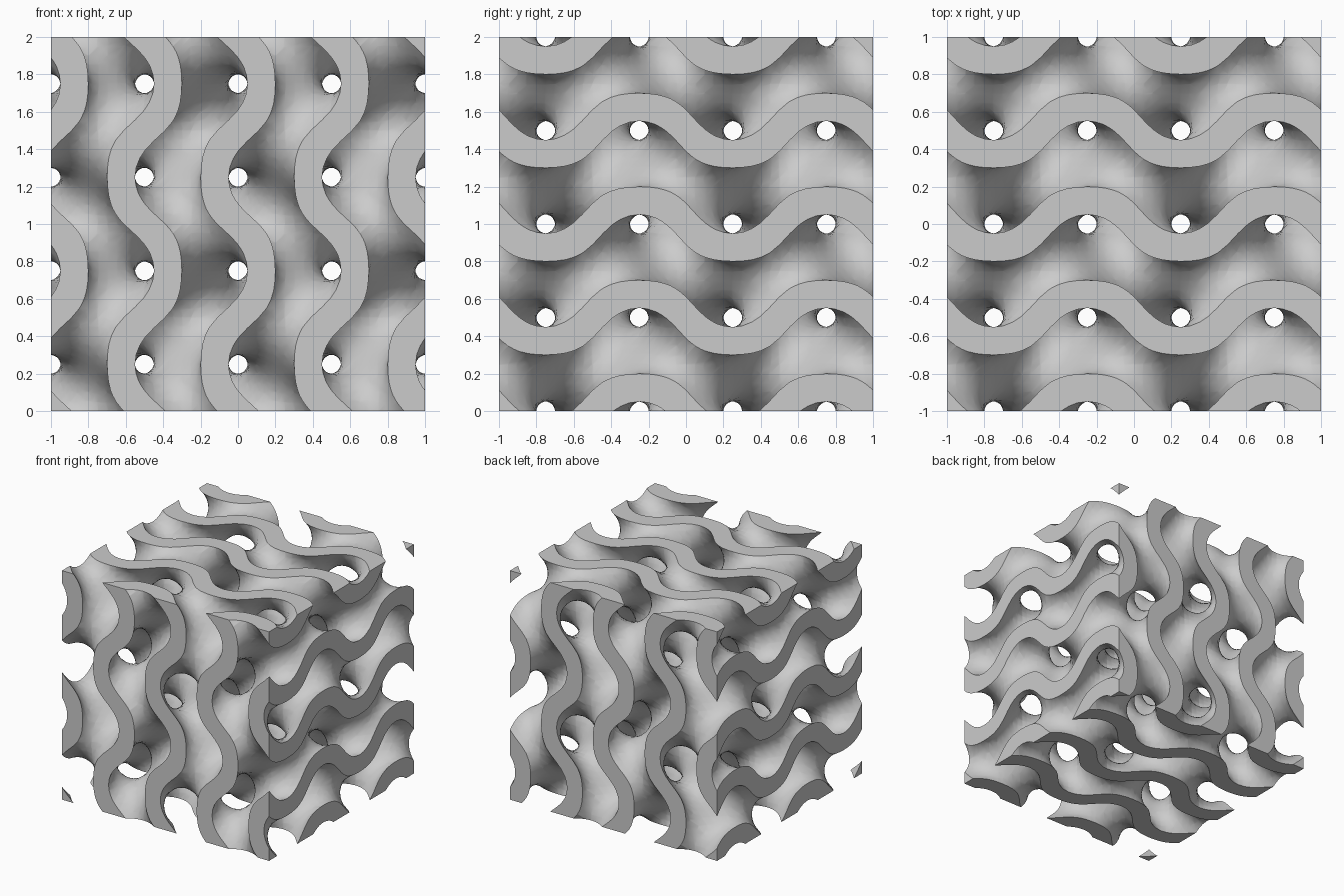
import bpy
import bmesh
from itertools import permutations
from math import sin, cos, pi
from mathutils import Vector

cube = bpy.data.objects.get("Cube")
if cube:
    bpy.data.objects.remove(cube, do_unlink=True)

N = 40          # grid cells along each side
WALL = 0.64     # the wall is where the wave field lies within +-WALL
STEP = 2 / N


def place(g):
    return Vector((g[0] * STEP - 1, g[1] * STEP - 1, g[2] * STEP))


def field(p):
    x, y, z = (2 * pi * c for c in p)
    return sin(x) * cos(y) + sin(y) * cos(z) + sin(z) * cos(x)


def shift(g, *axes):
    g = list(g)
    for a in axes:
        g[a] += 1
    return tuple(g)


span = range(N + 1)
value = {(i, j, k): field(place((i, j, k))) for i in span for j in span for k in span}
bm = bmesh.new()
verts = {}


def corner(g):
    if g not in verts:
        verts[g] = bm.verts.new(place(g))
    return verts[g]


def cut(a, b, level):
    """Vertex where the grid edge a-b crosses the level, shared by all faces."""
    if b < a:
        a, b = b, a
    key = (a, b, level)
    if key not in verts:
        p, q = place(a), place(b)
        fp, fq = value[a] - level, value[b] - level
        for _ in range(3):
            m = p.lerp(q, fp / (fp - fq))
            fm = field(m) - level
            if abs(fm) < 1e-5:
                break
            if (fm < 0) == (fp < 0):
                p, fp = m, fm
            else:
                q, fq = m, fm
        verts[key] = bm.verts.new(m)
    return verts[key]


def add_face(points, outward, cap):
    normal = Vector((0, 0, 0))
    for a, b in zip(points[1:], points[2:]):
        normal += (a.co - points[0].co).cross(b.co - points[0].co)
    if normal.dot(outward) < 0:
        points = points[::-1]
    face = bm.faces.new(points)
    face.smooth = not cap


# Curved sheets: the two sides of the wall, traced through each tetrahedron
def sheet(tet, side):
    level = side * WALL
    inner = [g for g in tet if value[g] * side < WALL]
    outer = [g for g in tet if value[g] * side >= WALL]
    if not inner or not outer:
        return
    if len(inner) == 2:
        (a, b), (c, d) = inner, outer
        pairs = [(a, c), (a, d), (b, d), (b, c)]
    else:
        pairs = [(i, o) for i in inner for o in outer]
    outward = (sum((place(g) for g in outer), Vector()) / len(outer)
               - sum((place(g) for g in inner), Vector()) / len(inner))
    add_face([cut(i, o, level) for i, o in pairs], outward, False)


cells = range(N)
orders = list(permutations(range(3)))
for i in cells:
    for j in cells:
        for k in cells:
            g = (i, j, k)
            box = [(i + a, j + b, k + c) for a in (0, 1) for b in (0, 1) for c in (0, 1)]
            low, high = min(value[c] for c in box), max(value[c] for c in box)
            sides = [s for s in (-1, 1) if low < s * WALL <= high or low <= s * WALL < high]
            for u, v, w in orders if sides else ():
                tet = (g, shift(g, u), shift(g, u, v), shift(g, u, v, w))
                for s in sides:
                    sheet(tet, s)


# Flat caps: the wavy bands where the block's six sides slice the wall
def cap(tri, outward):
    points = []
    for a, b in zip(tri, tri[1:] + tri[:1]):
        fa, fb = value[a], value[b]
        if abs(fa) < WALL:
            points.append(corner(a))
        for level in ((-WALL, WALL) if fa < fb else (WALL, -WALL)):
            if (fa < level) != (fb < level):
                points.append(cut(a, b, level))
    if len(points) > 2:
        add_face(points, outward, True)


for axis in range(3):
    u, v = [a for a in range(3) if a != axis]
    for end in (0, N):
        outward = Vector((0, 0, 0))
        outward[axis] = 1 if end else -1
        for i in cells:
            for j in cells:
                g = [end] * 3
                g[u], g[v] = i, j
                g = tuple(g)
                for first in (u, v):
                    cap((g, shift(g, first), shift(g, u, v)), outward)

# Crisp rims where caps meet sheets and where caps meet each other
for edge in bm.edges:
    if any(not f.smooth for f in edge.link_faces):
        edge.smooth = False

mesh = bpy.data.meshes.new("lattice_block")
bm.to_mesh(mesh)
bm.free()
block = bpy.data.objects.new("lattice_block", mesh)
bpy.context.collection.objects.link(block)

grey = bpy.data.materials.new("light_grey")
grey.use_nodes = True
colour = (0.6, 0.6, 0.6, 1)
grey.diffuse_color = colour
grey.node_tree.nodes["Principled BSDF"].inputs["Base Color"].default_value = colour
mesh.materials.append(grey)
